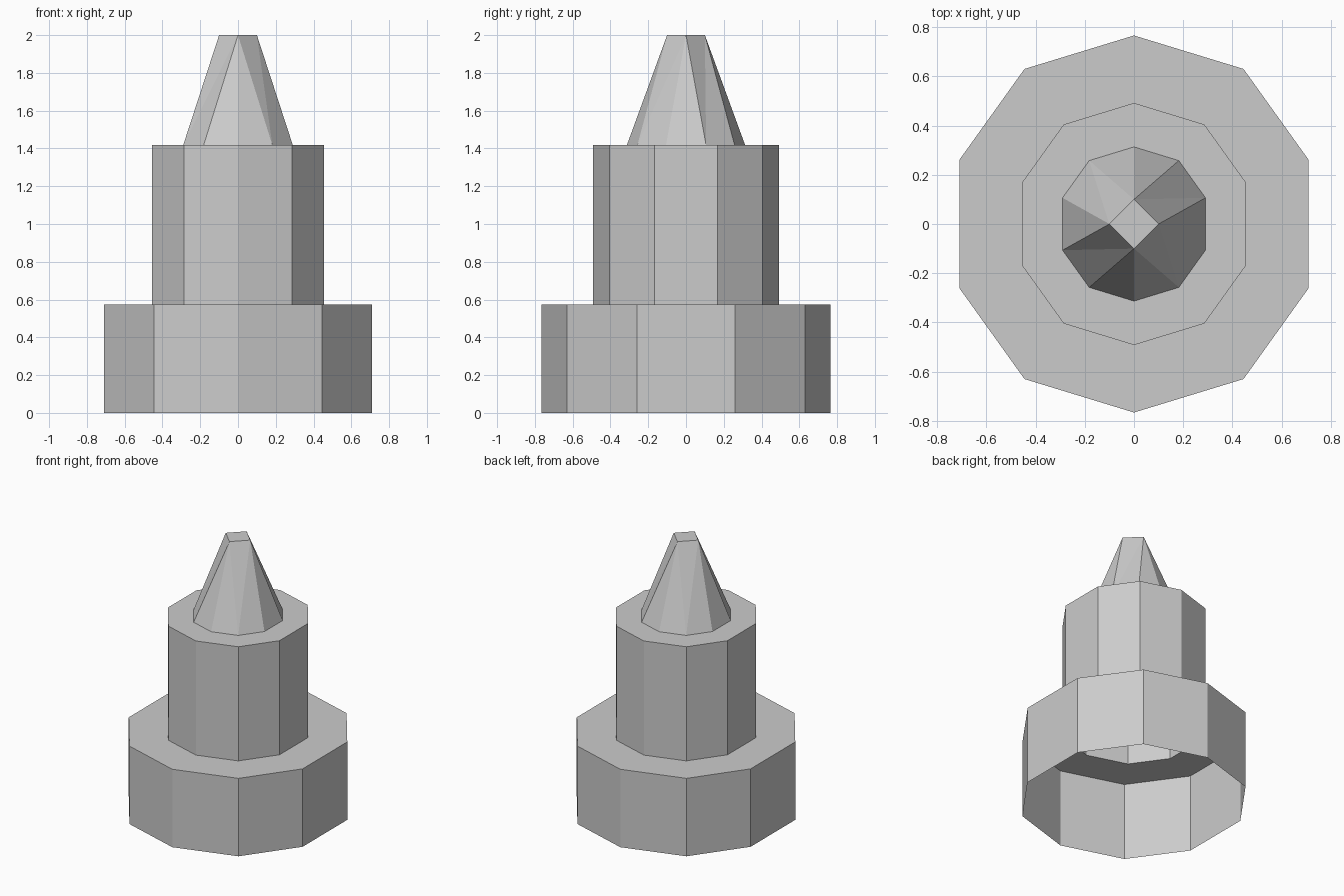
import bpy, bmesh

cube = bpy.data.objects.get("Cube")
if cube:
    bpy.data.objects.remove(cube, do_unlink=True)

grey = bpy.data.materials.new("light grey")
grey.use_nodes = True
colour = (0.6, 0.6, 0.6, 1)
grey.diffuse_color = colour
grey.node_tree.nodes["Principled BSDF"].inputs["Base Color"].default_value = colour

# Ten-sided outline, clockwise from the back corner
quarter = [(0.445, 0.63), (0.71, 0.26)]
right = quarter + [(x, -y) for x, y in reversed(quarter)]
outline = [(0, 0.766)] + right + [(0, -0.766)] + [(-x, -y) for x, y in right]
BASE, SHAFT, SPIKE = 1.0, 0.642, 0.409
LEDGE, SHOULDER, TIP = 0.575, 1.417, 2.0


def ring(bm, scale, z):
    return [bm.verts.new((x * scale, y * scale, z)) for x, y in outline]


def bridge(bm, lower, upper):
    n = len(lower)
    for i in range(n):
        j = (i + 1) % n
        bm.faces.new((lower[j], lower[i], upper[i], upper[j]))


def finish(bm, name):
    mesh = bpy.data.meshes.new(name)
    bm.to_mesh(mesh)
    bm.free()
    mesh.materials.append(grey)
    bpy.context.collection.objects.link(bpy.data.objects.new(name, mesh))


def hollow_tier(name, outer, inner, bottom, top):
    """Open-bottomed wall with a flat ledge around its top."""
    bm = bmesh.new()
    wall_top = ring(bm, outer, top)
    bridge(bm, ring(bm, outer, bottom), wall_top)
    bridge(bm, wall_top, ring(bm, inner, top))
    finish(bm, name)


hollow_tier("base", BASE, SHAFT, 0, LEDGE)
hollow_tier("shaft", SHAFT, SPIKE, LEDGE, SHOULDER)

# Spike: the ten-sided foot folds into a small square tip
bm = bmesh.new()
foot = ring(bm, SPIKE, SHOULDER)
tip = [bm.verts.new((x, y, TIP)) for x, y in ((0, 0.1), (0.1, 0), (0, -0.1), (-0.1, 0))]
corners = (-1, 2, 4, 7, 9)
for k, corner in enumerate(tip):
    for i in range(corners[k], corners[k + 1]):
        bm.faces.new((foot[i + 1], foot[i], corner))
    bm.faces.new((foot[corners[k + 1]], corner, tip[(k + 1) % 4]))
bm.faces.new(reversed(tip))
finish(bm, "spike")
